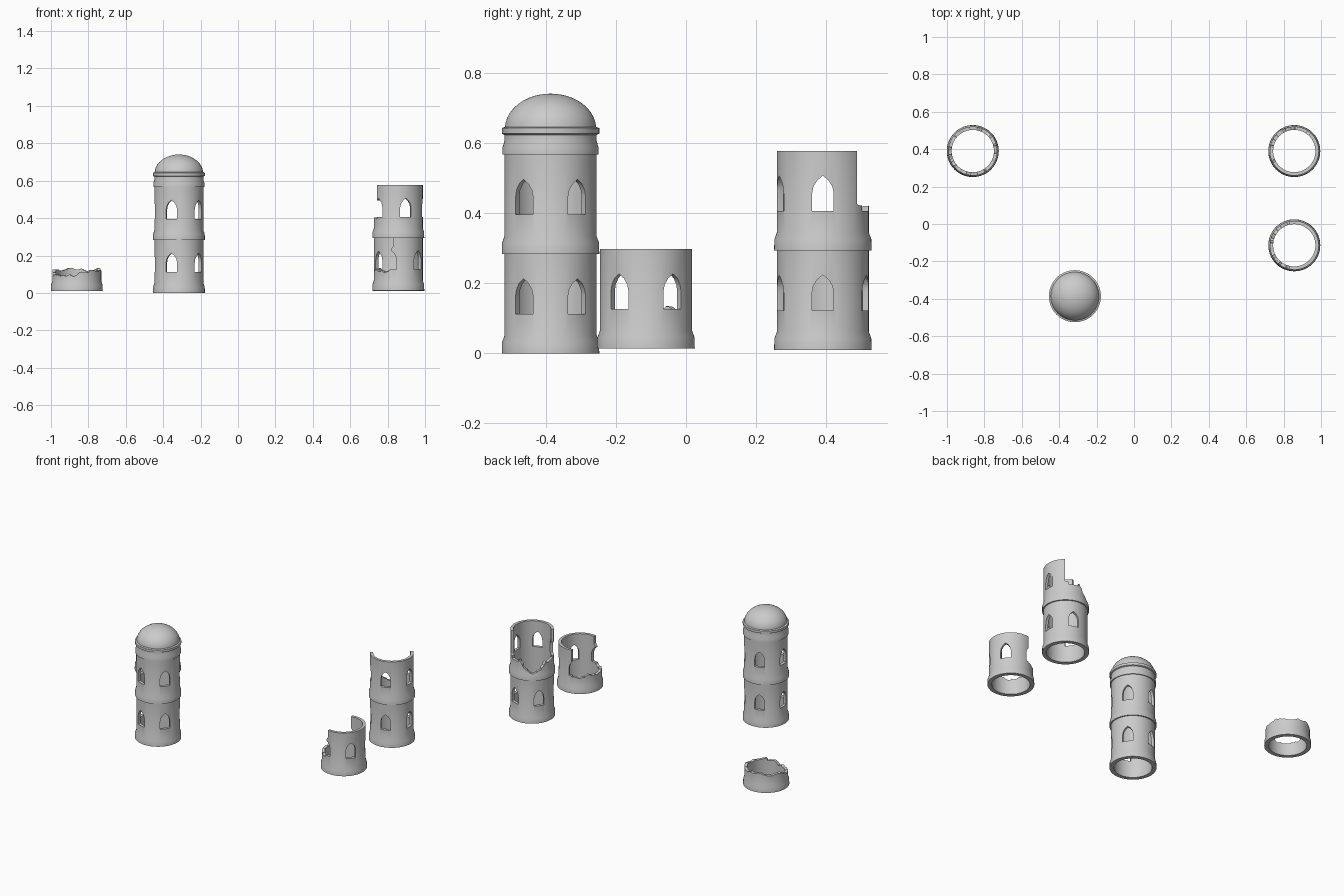
import bpy, bmesh, math, random

random.seed(4)
if "Cube" in bpy.data.objects:
    bpy.data.objects.remove(bpy.data.objects["Cube"])

stone = bpy.data.materials.new("pale_stone")
stone.use_nodes = True
colour = (0.6, 0.6, 0.6, 1)
stone.diffuse_color = colour
stone.node_tree.nodes["Principled BSDF"].inputs["Base Color"].default_value = colour

STOREY = 0.283
WALL, BAND, INNER = 0.131, 0.139, 0.113


def add_object(name, bm, location=(0, 0, 0)):
    bmesh.ops.recalc_face_normals(bm, faces=bm.faces)
    mesh = bpy.data.meshes.new(name)
    bm.to_mesh(mesh)
    bm.free()
    mesh.materials.append(stone)
    ob = bpy.data.objects.new(name, mesh)
    ob.location = location
    bpy.context.collection.objects.link(ob)
    return ob


def polar(r, angle, z):
    return (r * math.cos(angle), r * math.sin(angle), z)


def lathe(name, profile, location, segments=64):
    """Spin a closed profile of (radius, height) points; radius 0 makes a pole."""
    bm = bmesh.new()
    rings = []
    for r, z in profile:
        if r < 1e-5:
            rings.append([bm.verts.new((0, 0, z))] * segments)
        else:
            rings.append([bm.verts.new(polar(r, math.tau * i / segments, z))
                          for i in range(segments)])
    for a, b in zip(rings, rings[1:] + rings[:1]):
        for i in range(segments):
            j = (i + 1) % segments
            corners = list(dict.fromkeys((a[i], a[j], b[j], b[i])))
            if len(corners) > 2:
                bm.faces.new(corners)
    return add_object(name, bm, location)


def storey_outline(base):
    """Projecting foot band with a sloped top, then a plain wall."""
    return [(BAND, base), (BAND - 0.001, base + 0.032),
            (WALL, base + 0.052), (WALL, base + STOREY)]


def window_cutter(storeys, turn, location):
    """Five pointed openings around each storey."""
    bm = bmesh.new()
    half = [(0.031, 0.112), (0.031, 0.162), (0.027, 0.182), (0.016, 0.200)]
    arch = half + [(0, 0.213)] + [(-y, z) for y, z in reversed(half)]
    for s in range(storeys):
        for k in range(5):
            a = math.radians(turn + 72 * k)
            ends = []
            for r in (0.08, 0.17):
                ends.append([bm.verts.new((r * math.cos(a) - y * math.sin(a),
                                           r * math.sin(a) + y * math.cos(a),
                                           z + s * STOREY)) for y, z in arch])
            bm.faces.new(ends[0])
            bm.faces.new(ends[1])
            for i in range(len(arch)):
                j = (i + 1) % len(arch)
                bm.faces.new((ends[0][i], ends[0][j], ends[1][j], ends[1][i]))
    return add_object("window_cutter", bm, location)


def ruin_cutter(line, location, full=False, rough=0.007):
    """Ring sector above a jagged line of (degrees, height) points."""
    stops = []
    for (a0, z0), (a1, z1) in zip(line, line[1:]):
        n = max(1, round((a1 - a0) / 6))
        for i in range(n):
            stops.append((a0 + (a1 - a0) * i / n,
                          z0 + (z1 - z0) * i / n + random.uniform(-rough, rough)))
    if not full:
        stops.append(line[-1])
    bm = bmesh.new()
    loops = []
    for deg, z in stops:
        a = math.radians(deg)
        loops.append([bm.verts.new(polar(r, a, h))
                      for r, h in ((0.06, z), (0.2, z), (0.2, 0.9), (0.06, 0.9))])
    pairs = list(zip(loops, loops[1:]))
    if full:
        pairs.append((loops[-1], loops[0]))
    else:
        bm.faces.new(loops[0])
        bm.faces.new(loops[-1])
    for a, b in pairs:
        for i in range(4):
            j = (i + 1) % 4
            bm.faces.new((a[i], a[j], b[j], b[i]))
    bmesh.ops.triangulate(bm, faces=bm.faces)
    return add_object("ruin_cutter", bm, location)


def carve(ob, cutter):
    mod = ob.modifiers.new("carve", "BOOLEAN")
    mod.operation, mod.solver, mod.object = "DIFFERENCE", "EXACT", cutter
    cutter.hide_render = True
    bpy.context.view_layer.objects.active = ob
    bpy.ops.object.modifier_apply(modifier=mod.name)
    bpy.data.objects.remove(cutter)


def smooth(ob):
    bpy.ops.object.select_all(action="DESELECT")
    ob.select_set(True)
    bpy.context.view_layer.objects.active = ob
    bpy.ops.object.shade_smooth_by_angle(angle=math.radians(30))


def tower(name, storeys, turn, location, break_line=None):
    outline = [p for s in range(storeys) for p in storey_outline(s * STOREY)]
    top = storeys * STOREY
    ob = lathe(name, outline + [(INNER, top), (INNER, 0)], location)
    carve(ob, window_cutter(storeys, turn, location))
    if break_line:
        carve(ob, ruin_cutter(break_line, location))
    smooth(ob)
    return ob


# Complete tower with crown and dome
whole = (-0.316, -0.386, 0)
tower("domed_tower", 2, 36, whole)
top = 2 * STOREY
smooth(lathe("crown", [(0.137, top), (0.137, top + 0.02), (WALL, top + 0.04),
                       (WALL, top + 0.056), (0.139, top + 0.06), (0.139, top + 0.076),
                       (0.128, top + 0.08), (INNER, top + 0.08), (INNER, top)], whole))
arc = [math.radians(d) for d in range(0, 91, 9)]
outer = [(0.13 * math.cos(a), 0.64 + 0.1 * math.sin(a)) for a in arc]
inner = [(INNER * math.cos(a), 0.64 + 0.085 * math.sin(a)) for a in reversed(arc)]
smooth(lathe("dome", outer + inner, whole))

# Two-storey ruin, open at the back right
tower("tall_ruin", 2, 0, (0.857, 0.39, 0.01),
      [(48, 0.42), (66, 0.41), (90, 0.405), (105, 0.36), (125, 0.33),
       (150, 0.345), (165, 0.39), (190, 0.39), (209, 0.385)])

# One-storey ruin, broken down to the sills on one side
tower("short_ruin", 1, 36, (0.857, -0.114, 0.014),
      [(102, 0.11), (120, 0.10), (150, 0.115), (180, 0.10), (205, 0.11),
       (235, 0.10), (250, 0.11), (253, 0.22), (258, 0.235)])

# Low stump with a crumbled rim
spot = (-0.862, 0.39, 0.01)
stump = lathe("stump", storey_outline(0) + [(INNER, STOREY), (INNER, 0)], spot)
carve(stump, ruin_cutter([(0, 0.11), (25, 0.12), (60, 0.105), (85, 0.12), (110, 0.122),
                          (135, 0.11), (175, 0.112), (195, 0.085), (265, 0.083),
                          (275, 0.10), (300, 0.102), (310, 0.112), (360, 0.11)],
                         spot, full=True, rough=0.005))
smooth(stump)
